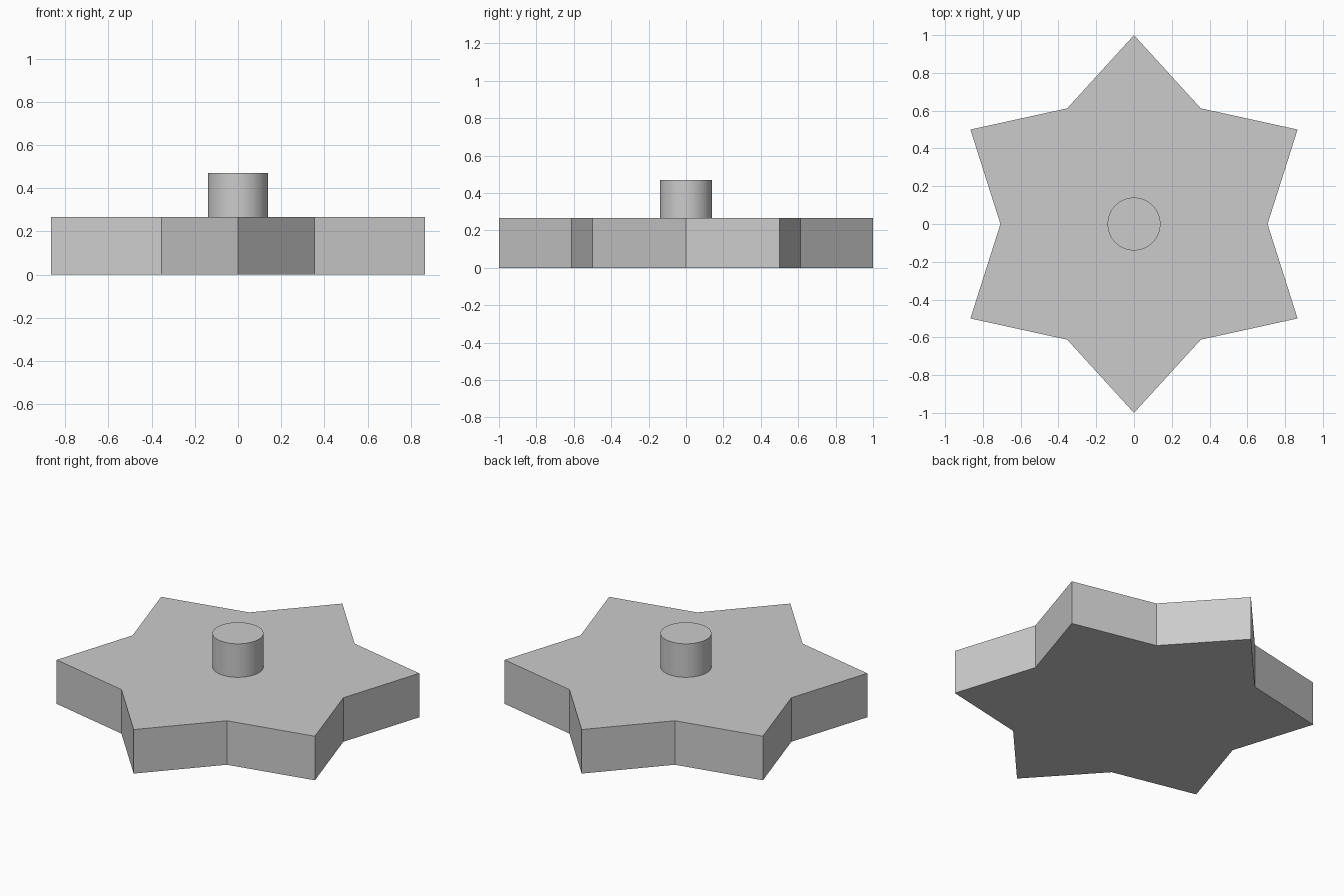
import bpy, bmesh
from math import sin, cos, pi

cube = bpy.data.objects.get("Cube")
if cube:
    bpy.data.objects.remove(cube, do_unlink=True)

POINTS = 6
OUTER, INNER = 1.0, 0.707
THICKNESS = 0.267
KNOB_RADIUS, KNOB_TOP = 0.14, 0.47

grey = bpy.data.materials.new("plain grey")
grey.use_nodes = True
colour = (0.6, 0.6, 0.6, 1)
grey.diffuse_color = colour
grey.node_tree.nodes["Principled BSDF"].inputs["Base Color"].default_value = colour


def prism(name, outline, bottom, top):
    """Extrude a flat outline between two heights."""
    bm = bmesh.new()
    base = bm.faces.new([bm.verts.new((x, y, bottom)) for x, y in outline])
    extruded = bmesh.ops.extrude_face_region(bm, geom=[base], use_keep_orig=True)
    moved = [v for v in extruded["geom"] if isinstance(v, bmesh.types.BMVert)]
    bmesh.ops.translate(bm, verts=moved, vec=(0, 0, top - bottom))
    bmesh.ops.recalc_face_normals(bm, faces=bm.faces)
    mesh = bpy.data.meshes.new(name)
    bm.to_mesh(mesh)
    bm.free()
    mesh.materials.append(grey)
    obj = bpy.data.objects.new(name, mesh)
    bpy.context.collection.objects.link(obj)
    return obj


def ring(radii, count):
    """Points around a circle, cycling through the given radii."""
    return [(radii[i % len(radii)] * cos(pi / 2 + 2 * pi * i / count),
             radii[i % len(radii)] * sin(pi / 2 + 2 * pi * i / count))
            for i in range(count)]


# Star plate with one tip pointing to the back
prism("star_plate", ring([OUTER, INNER], 2 * POINTS), 0, THICKNESS)

# Round centre knob, standing on the plate
knob = prism("centre_knob", ring([KNOB_RADIUS], 64), THICKNESS, KNOB_TOP)
bpy.ops.object.select_all(action="DESELECT")
knob.select_set(True)
bpy.context.view_layer.objects.active = knob
bpy.ops.object.shade_smooth_by_angle()
